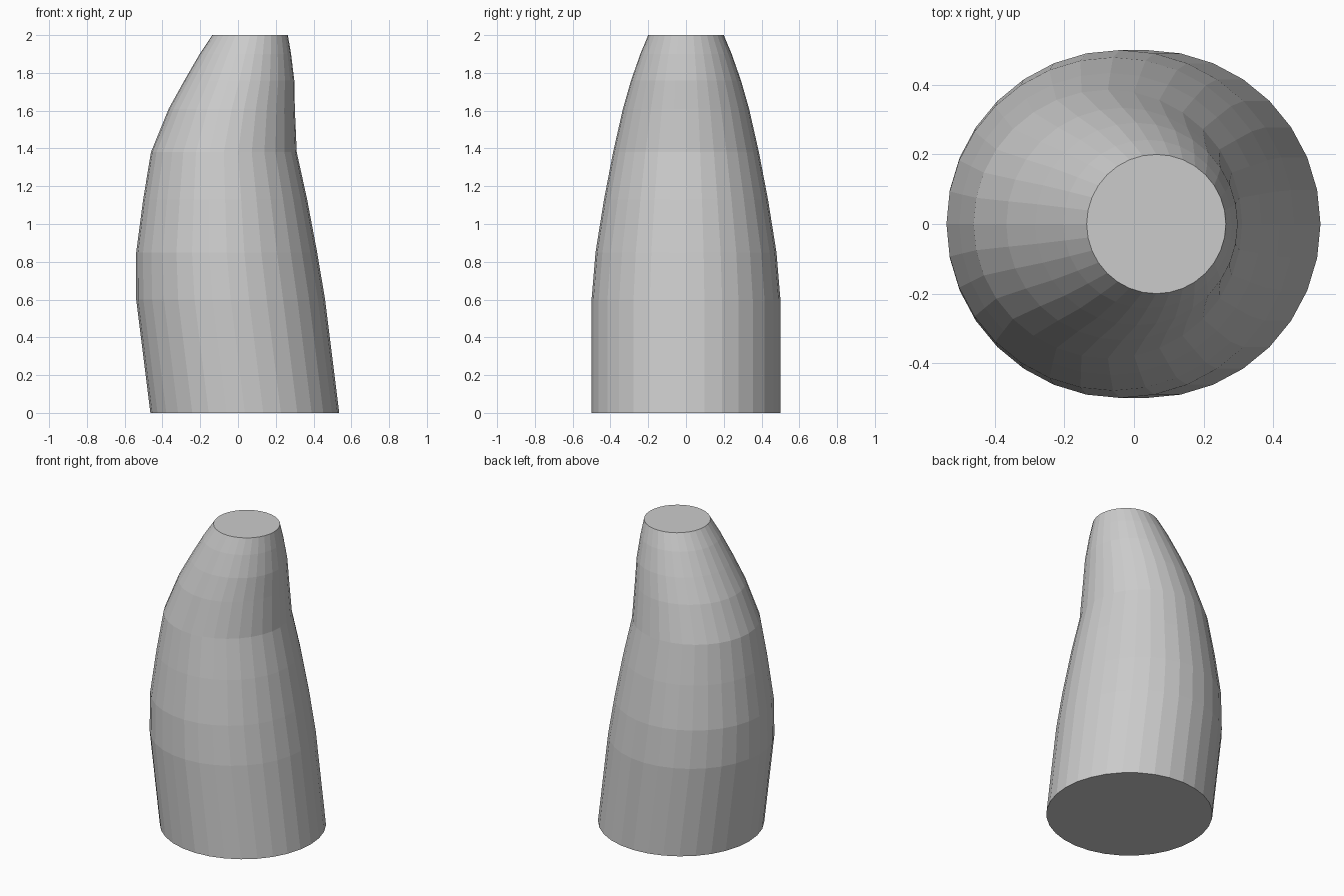
import bpy, bmesh
from math import cos, sin, tau

if "Cube" in bpy.data.objects:
    bpy.data.objects.remove(bpy.data.objects["Cube"])

SIDES = 32
# Cross-sections: height, x of the centre, radius
RINGS = [
    (0.00, 0.036, 0.500),
    (0.60, -0.039, 0.500),
    (0.85, -0.060, 0.479),
    (1.13, -0.068, 0.434),
    (1.38, -0.075, 0.386),
    (1.61, -0.033, 0.334),
    (1.76, 0.007, 0.291),
    (1.90, 0.039, 0.242),
    (2.00, 0.064, 0.200),
]

# Leaning tapered body, lofted ring by ring
bm = bmesh.new()
loops = [[bm.verts.new((cx + r * cos(tau * i / SIDES), r * sin(tau * i / SIDES), z))
          for i in range(SIDES)] for z, cx, r in RINGS]
for low, high in zip(loops, loops[1:]):
    for i in range(SIDES):
        j = (i + 1) % SIDES
        bm.faces.new((low[i], low[j], high[j], high[i]))

# Flat bottom and top caps
bm.faces.new(loops[0][::-1])
bm.faces.new(loops[-1])

mesh = bpy.data.meshes.new("tapered_body")
bm.to_mesh(mesh)
bm.free()
body = bpy.data.objects.new("tapered_body", mesh)
bpy.context.collection.objects.link(body)
